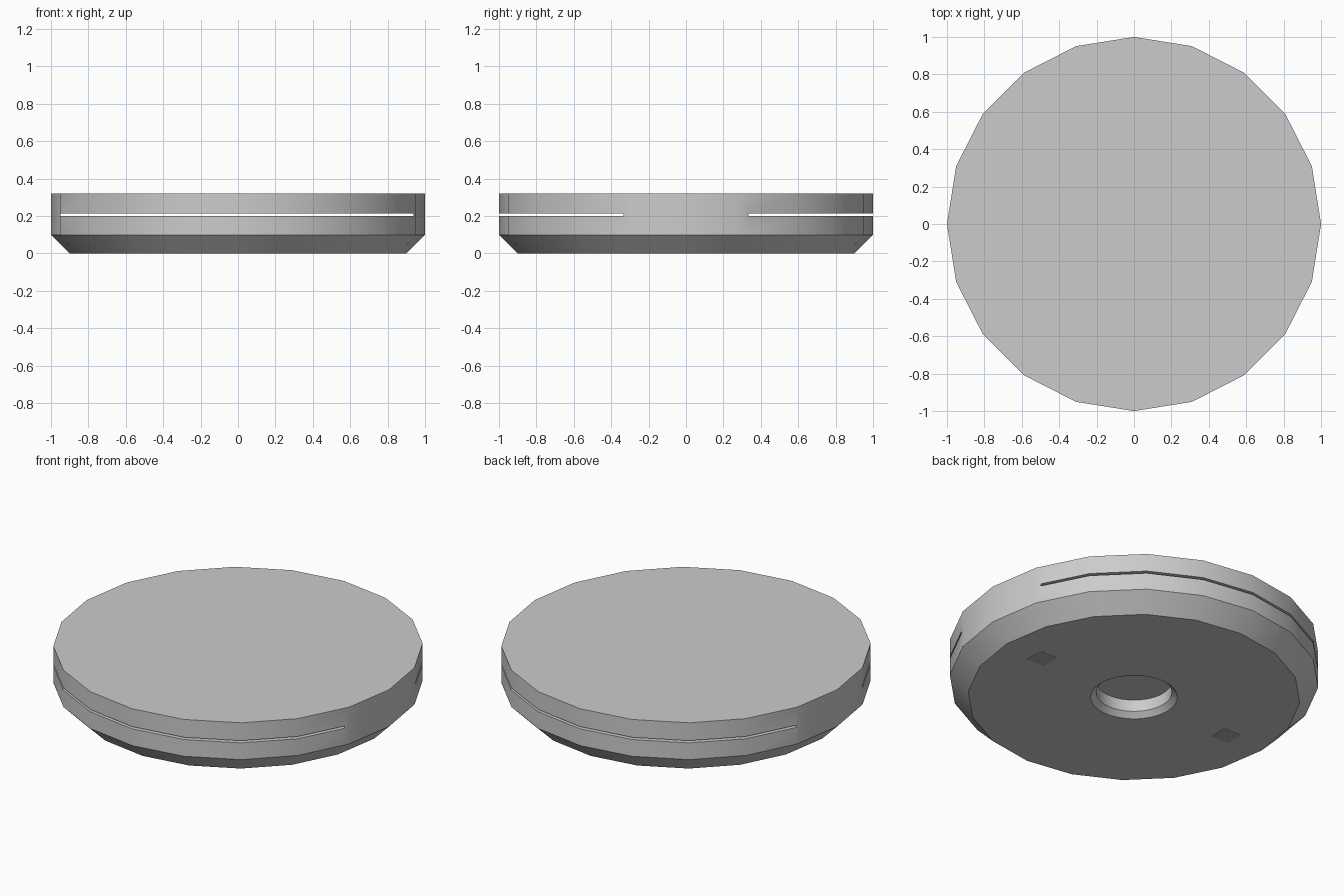
import bpy, bmesh, math
from mathutils import Matrix

if "Cube" in bpy.data.objects:
    bpy.data.objects.remove(bpy.data.objects["Cube"])


def finish(bm, name):
    bmesh.ops.recalc_face_normals(bm, faces=bm.faces)
    mesh = bpy.data.meshes.new(name)
    bm.to_mesh(mesh)
    bm.free()
    obj = bpy.data.objects.new(name, mesh)
    bpy.context.collection.objects.link(obj)
    return obj


def turned(name, profile, sides):
    """Solid stack of rings from (radius, z) points, capped at both ends."""
    bm = bmesh.new()
    rings = [[bm.verts.new((r * math.cos(math.tau * i / sides),
                            r * math.sin(math.tau * i / sides), z))
              for i in range(sides)] for r, z in profile]
    for a, b in zip(rings, rings[1:]):
        for i in range(sides):
            j = (i + 1) % sides
            bm.faces.new((a[i], a[j], b[j], b[i]))
    bm.faces.new(rings[0][::-1])
    bm.faces.new(rings[-1])
    return finish(bm, name)


def box(name, lo, hi):
    bm = bmesh.new()
    mid = [(a + b) / 2 for a, b in zip(lo, hi)]
    size = [b - a for a, b in zip(lo, hi)]
    bmesh.ops.create_cube(bm, size=1, matrix=Matrix.Translation(mid) @ Matrix.Diagonal((*size, 1)))
    return finish(bm, name)


def cut(target, cutter):
    cutter.hide_render = True
    mod = target.modifiers.new("cut", 'BOOLEAN')
    mod.operation = 'DIFFERENCE'
    mod.solver = 'EXACT'
    mod.object = cutter
    bpy.context.view_layer.objects.active = target
    bpy.ops.object.modifier_apply(modifier=mod.name)
    bpy.data.objects.remove(cutter)


# twenty-sided disc with a chamfered bottom rim
disc = turned("disc_body", [(0.9, 0), (1, 0.1), (1, 0.32)], 20)

# thin slot running front to back, leaving a narrow web at each side
cut(disc, box("slot_cutter", (-0.95, -1.2, 0.2), (0.938, 1.2, 0.213)))

# countersunk round recess in the underside
cut(disc, turned("recess_cutter", [(0.255, -0.02), (0.235, 0), (0.205, 0.03), (0.205, 0.1)], 48))

# smooth sides with crisp rims
bpy.ops.object.select_all(action='DESELECT')
disc.select_set(True)
bpy.context.view_layer.objects.active = disc
bpy.ops.object.shade_smooth_by_angle(angle=math.radians(30))

# two small contact pads flush with the underside
pad_mat = bpy.data.materials.new("slate")
pad_mat.diffuse_color = (0.4, 0.44, 0.48, 1)
pad_mat.use_nodes = True
pad_mat.node_tree.nodes["Principled BSDF"].inputs["Base Color"].default_value = pad_mat.diffuse_color
for side, label in ((-1, "left"), (1, "right")):
    x = side * 0.65
    pad = box(f"{label}_pad", (x - 0.058, -0.058, -0.001), (x + 0.058, 0.058, 0.01))
    pad.data.materials.append(pad_mat)
